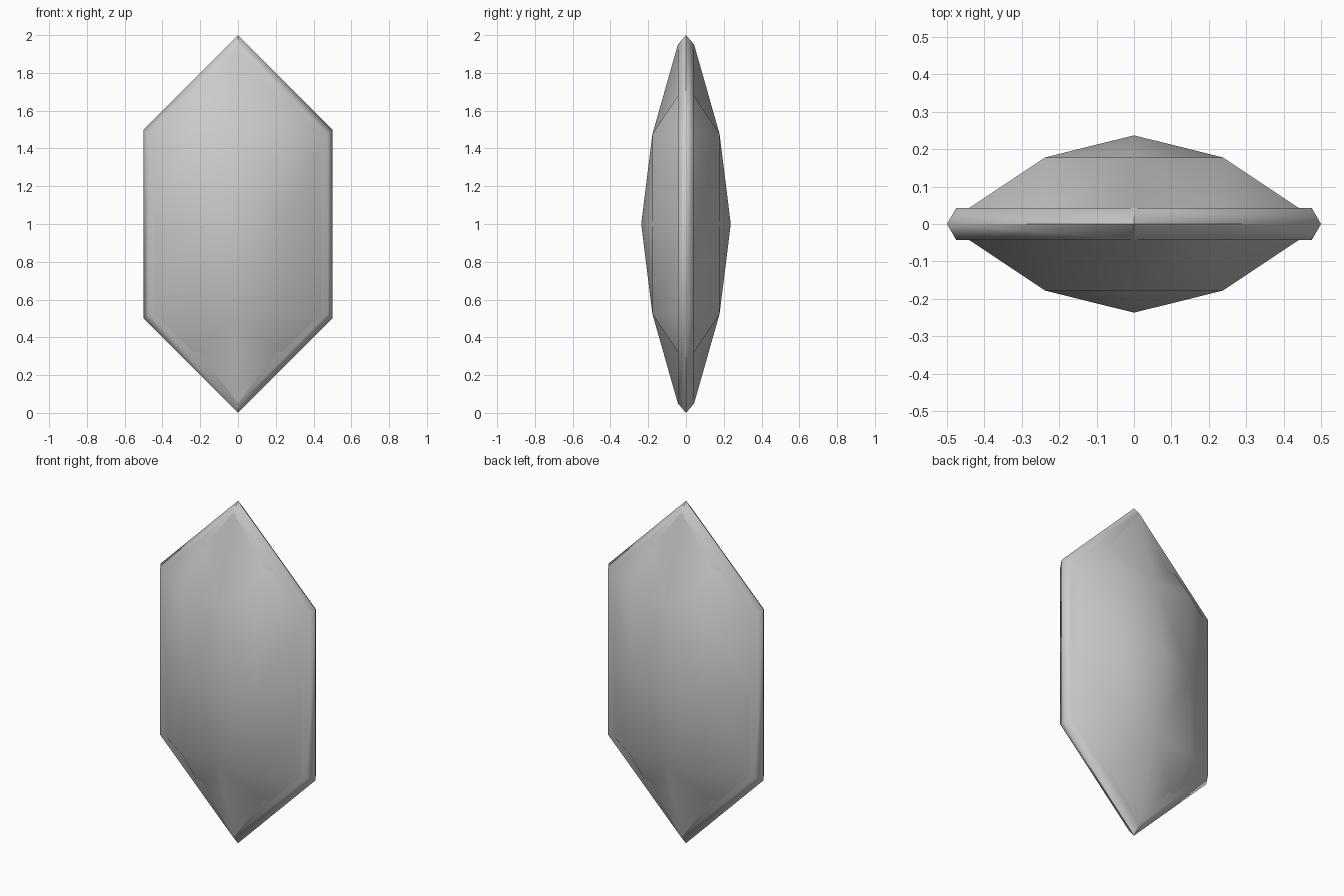
import bpy, bmesh
from math import radians

if "Cube" in bpy.data.objects:
    bpy.data.objects.remove(bpy.data.objects["Cube"])

# Elongated hexagon outline (x, z), measured from the centre at z = 1
OUTLINE = [(0, -1), (0.5, -0.5), (0.5, 0.5), (0, 1), (-0.5, 0.5), (-0.5, -0.5)]


def finish(name, bm):
    """Turn the bmesh into a smooth object with sharp creases."""
    bmesh.ops.recalc_face_normals(bm, faces=bm.faces)
    mesh = bpy.data.meshes.new(name)
    bm.to_mesh(mesh)
    bm.free()
    obj = bpy.data.objects.new(name, mesh)
    bpy.context.collection.objects.link(obj)
    bpy.ops.object.select_all(action='DESELECT')
    obj.select_set(True)
    bpy.context.view_layer.objects.active = obj
    bpy.ops.object.shade_smooth_by_angle(angle=radians(65))
    return obj


# Bevelled hexagonal plate forming the rim
bm = bmesh.new()
rings = [[bm.verts.new((x * s, y, 1 + z * s)) for x, z in OUTLINE]
         for s, y in ((0.95, -0.043), (1, 0), (0.95, 0.043))]
for a, b in zip(rings, rings[1:]):
    for i in range(6):
        j = (i + 1) % 6
        bm.faces.new((a[i], a[j], b[j], b[i]))
bm.faces.new(rings[0])
bm.faces.new(rings[-1])
finish("rim_plate", bm)


def dome(name, side):
    """Hexagon sliced on a grid, then pushed out: high middle point, lower 3 x 3 plateau ring."""
    bm = bmesh.new()
    bm.faces.new([bm.verts.new((x * 0.95, 0, z * 0.95)) for x, z in OUTLINE])
    cuts = [((c * 0.2375, 0, 0), (1, 0, 0)) for c in (-1, 0, 1)]
    cuts += [((0, 0, c * 0.475), (0, 0, 1)) for c in (-1, 0, 1)]
    for co, no in cuts:
        bmesh.ops.bisect_plane(bm, geom=bm.verts[:] + bm.edges[:] + bm.faces[:],
                               dist=1e-5, plane_co=co, plane_no=no)
    for v in bm.verts:
        x, z = abs(v.co.x), abs(v.co.z)
        if x < 0.01 and z < 0.01:
            y = 0.237                      # peak
        elif x < 0.3 and z < 0.5:
            y = 0.178                      # plateau ring
        elif z > 0.9:
            y = 0.043                      # end tips
        else:
            y = 0.02                       # hidden just inside the rim
        v.co.y = side * y
        v.co.z += 1
    bmesh.ops.triangulate(bm, faces=bm.faces[:])
    obj = finish(name, bm)
    # the open shell must face outwards
    if obj.data.polygons[0].normal.y * side < 0:
        obj.data.flip_normals()


dome("front_dome", -1)
dome("back_dome", 1)
